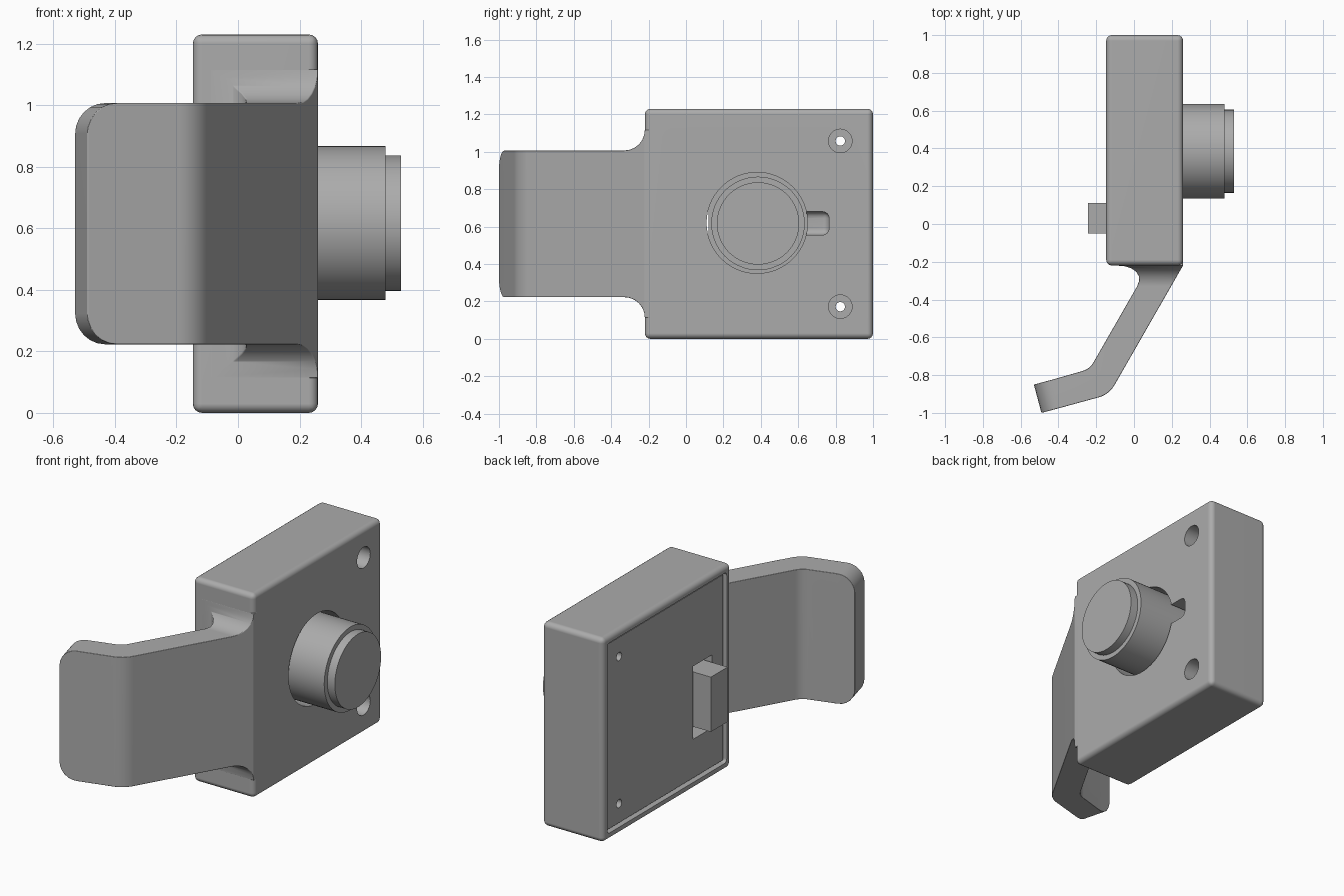
import bpy, bmesh, math
from mathutils import Vector

cube = bpy.data.objects.get("Cube")
if cube:
    bpy.data.objects.remove(cube, do_unlink=True)

grey = bpy.data.materials.new("plain_grey")
grey.use_nodes = True
COLOUR = (0.41, 0.41, 0.41, 1)
grey.diffuse_color = COLOUR
grey.node_tree.nodes["Principled BSDF"].inputs["Base Color"].default_value = COLOUR

MID = 0.615          # height of the symmetry plane
SCREWS = [(y, MID + dz) for y in (-0.06, 0.825) for dz in (-0.443, 0.443)]


def make(name, bm):
    bmesh.ops.recalc_face_normals(bm, faces=bm.faces)
    mesh = bpy.data.meshes.new(name)
    bm.to_mesh(mesh)
    bm.free()
    mesh.materials.append(grey)
    ob = bpy.data.objects.new(name, mesh)
    bpy.context.collection.objects.link(ob)
    return ob


def activate(ob):
    bpy.ops.object.select_all(action="DESELECT")
    ob.select_set(True)
    bpy.context.view_layer.objects.active = ob


def modify(ob, kind, **settings):
    mod = ob.modifiers.new(kind.lower(), kind)
    for key, value in settings.items():
        setattr(mod, key, value)
    activate(ob)
    bpy.ops.object.modifier_apply(modifier=mod.name)


def bevel(ob, width, segments=4):
    modify(ob, "BEVEL", width=width, segments=segments,
           limit_method="ANGLE", angle_limit=math.radians(45))


def box(name, lo, hi, radius=0):
    bm = bmesh.new()
    bmesh.ops.create_cube(bm, size=1)
    for v in bm.verts:
        v.co = [lo[i] if v.co[i] < 0 else hi[i] for i in range(3)]
    ob = make(name, bm)
    if radius:
        bevel(ob, radius)
    return ob


def cylinder(name, start, end, radius, sides=64):
    start, end = Vector(start), Vector(end)
    axis = end - start
    bm = bmesh.new()
    bmesh.ops.create_cone(bm, cap_ends=True, segments=sides, radius1=radius,
                          radius2=radius, depth=axis.length)
    turn = axis.to_track_quat("Z", "Y")
    for v in bm.verts:
        v.co = turn @ v.co + (start + end) / 2
    return make(name, bm)


def cut(ob, *cutters):
    for cutter in cutters:
        cutter.hide_render = True
        modify(ob, "BOOLEAN", operation="DIFFERENCE", solver="EXACT", object=cutter)
        bpy.data.objects.remove(cutter, do_unlink=True)


def finish(ob):
    activate(ob)
    bpy.ops.object.shade_smooth_by_angle(angle=math.radians(40))
    modify(ob, "WEIGHTED_NORMAL", keep_sharp=True)


# Housing: rounded block, shallow rear pocket, barrel opening and screw wells
housing = box("housing", (-0.147, -0.22, 0), (0.26, 1, 1.23), 0.03)
cut(housing,
    box("pocket_cutter", (-0.3, -0.178, 0.042), (-0.1, 0.958, 1.188), 0.02),
    cylinder("barrel_cutter", (-0.05, 0.38, 0.62), (0.4, 0.38, 0.62), 0.27),
    box("key_slot_cutter", (-0.04, 0.5, 0.555), (0.4, 0.765, 0.68), 0.035),
    box("bolt_cutter", (-0.2, -0.06, 0.29), (-0.04, 0.12, 0.73)))
for y, z in SCREWS:
    cut(housing,
        cylinder("well_cutter", (-0.06, y, z), (0.4, y, z), 0.063, 32),
        cylinder("screw_cutter", (-0.3, y, z), (0, y, z), 0.025, 24))
finish(housing)

# Rear cover plate with screw holes and a slot for the bolt
cover = box("rear_cover", (-0.132, -0.163, 0.057), (-0.1, 0.943, 1.173))
cut(cover, box("slot_cutter", (-0.3, -0.06, 0.29), (0, 0.12, 0.73)))
for y, z in SCREWS:
    cut(cover, cylinder("screw_cutter", (-0.3, y, z), (0, y, z), 0.025, 24))
finish(cover)

finish(box("bolt", (-0.243, -0.05, 0.36), (-0.06, 0.11, 0.69)))

# Lock barrel with its smaller end cap
for name, end, radius in (("lock_barrel", 0.48, 0.25), ("barrel_cap", 0.53, 0.22)):
    finish(cylinder(name, (-0.06, 0.385, 0.617), (end, 0.385, 0.617), radius))

# Bent arm: lofted through stations of front point, back point and half height
HALF, FILLET, STEPS = 0.392, 0.11, 6
along = Vector((-0.966, -0.259))      # direction of the end flange
across = Vector((-0.04, 0.15))        # flange thickness, front to back
down = Vector((-0.498, -0.867))       # direction of the sloping part
stations = [(Vector((0.2595, -0.14)), Vector((-0.09, -0.14)), HALF + FILLET)]
for i in range(STEPS + 1):            # flared root
    a = math.pi / 2 * (1 - i / STEPS)
    y = -0.22 - FILLET + FILLET * math.sin(a)
    x = 0.2595 + (y + 0.22) * 0.574
    flare = 1 - math.cos(a)
    stations.append((Vector((x, y)), Vector((x - 0.18 - 0.17 * flare, y)),
                     HALF + FILLET * flare))


def bend(corner, reach, t):
    a, b = corner - down * reach, corner + along * reach
    return a.lerp(corner, t).lerp(corner.lerp(b, t), t)


for i in range(STEPS + 1):            # rounded elbow
    t = i / STEPS
    stations.append((bend(Vector((-0.132, -0.903)), 0.06, t),
                     bend(Vector((-0.235, -0.768)), 0.04, t), HALF))
tip = Vector((-0.49, -1.0))
for i in range(STEPS + 1):            # rounded flange corners
    a = math.pi / 2 * i / STEPS
    front = tip - along * 0.1 * (1 - math.sin(a))
    stations.append((front, front + across, HALF - 0.1 * (1 - math.cos(a))))

bm = bmesh.new()
rings = []
for front, back, half in stations:
    rings.append([bm.verts.new((p.x, p.y, MID + s * half))
                  for p, s in ((front, -1), (front, 1), (back, 1), (back, -1))])
for r, q in zip(rings, rings[1:]):
    for k in range(4):
        n = (k + 1) % 4
        bm.faces.new((r[k], r[n], q[n], q[k]))
bm.faces.new(rings[0])
bm.faces.new(rings[-1])
arm = make("mounting_arm", bm)
bevel(arm, 0.025, 3)

# Countersunk mounting holes in the flange
centre = Vector((-0.345, -0.96))
for z in (MID - 0.236, MID + 0.236):
    def at(f):
        return (*(centre + across * f), z)
    cut(arm, cylinder("hole_cutter", at(-0.5), at(1.5), 0.052, 32),
        cylinder("counterbore_cutter", at(0.55), at(1.5), 0.09, 32))
finish(arm)
